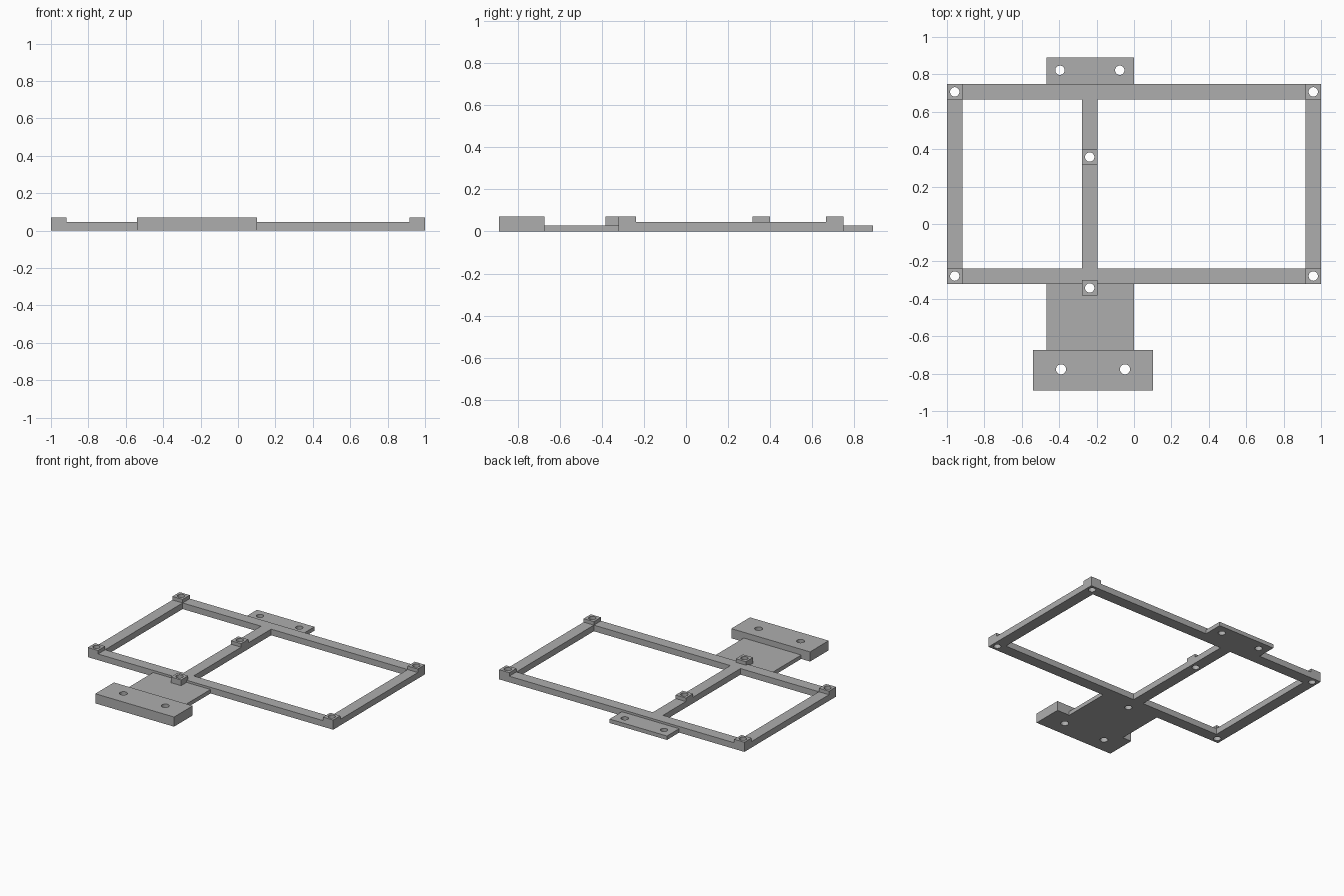
import bpy, bmesh
from mathutils import Matrix, Vector

if "Cube" in bpy.data.objects:
    bpy.data.objects.remove(bpy.data.objects["Cube"], do_unlink=True)

# Single grey plastic
grey = bpy.data.materials.new("grey plastic")
grey.use_nodes = True
colour = (0.42, 0.42, 0.42, 1)
grey.diffuse_color = colour
grey.node_tree.nodes["Principled BSDF"].inputs["Base Color"].default_value = colour

# Heights and frame layout
PLATE, BAR, TOP = 0.029, 0.045, 0.071
WIDTH = 0.083
FRONT, BACK = -0.32, 0.748
MID = -0.237
HALF = WIDTH / 2


def add_object(name, bm):
    mesh = bpy.data.meshes.new(name)
    bm.to_mesh(mesh)
    bm.free()
    mesh.materials.append(grey)
    obj = bpy.data.objects.new(name, mesh)
    bpy.context.collection.objects.link(obj)
    return obj


def box(name, x0, x1, y0, y1, z0, z1):
    bm = bmesh.new()
    size = Vector((x1 - x0, y1 - y0, z1 - z0))
    centre = Vector((x0 + x1, y0 + y1, z0 + z1)) / 2
    bmesh.ops.create_cube(bm, size=1, matrix=Matrix.Translation(centre) @ Matrix.Diagonal(size.to_4d()))
    return add_object(name, bm)


def cut(obj, cutter):
    mod = obj.modifiers.new("cut", "BOOLEAN")
    mod.operation, mod.solver, mod.object = "DIFFERENCE", "EXACT", cutter


# Frame with a window on each side of the divider
frame = box("frame", -1, 1, FRONT, BACK, 0, BAR)
cutters = []
for name, x0, x1 in (("right_window", -1 + WIDTH, MID - HALF), ("left_window", MID + HALF, 1 - WIDTH)):
    window = box(name, x0, x1, FRONT + WIDTH, BACK - WIDTH, -0.1, 0.2)
    cut(frame, window)
    cutters.append(window)

# Mounting plates and the thick front block
parts = [
    frame,
    box("back_plate", -0.468, 0, BACK, 0.89, 0, PLATE),
    box("front_plate", -0.468, 0, -0.673, FRONT, 0, PLATE),
    box("front_block", -0.54, 0.102, -0.89, -0.673, 0, TOP),
]

# Raised pads at the corners and on the divider
pads = [("divider_pad", MID, 0.358, BAR), ("front_pad", MID, -0.342, PLATE)]
for side, x in (("right", -1 + HALF), ("left", 1 - HALF)):
    for end, y in (("front", FRONT + HALF), ("back", BACK - HALF)):
        pads.append((f"{end}_{side}_pad", x, y, BAR))
for name, x, y, z in pads:
    parts.append(box(name, x - HALF, x + HALF, y - HALF, y + HALF, z, TOP))

# Screw holes through every pad, plate and block
holes = [(x, y, 0.025) for _, x, y, _ in pads]
holes += [(-0.396, 0.822, 0.025), (-0.076, 0.822, 0.025)]
holes += [(-0.39, -0.777, 0.027), (-0.048, -0.777, 0.027)]
bm = bmesh.new()
for x, y, r in holes:
    bmesh.ops.create_cone(bm, cap_ends=True, segments=32, radius1=r, radius2=r, depth=0.4,
                          matrix=Matrix.Translation((x, y, 0)))
drill = add_object("drill", bm)
cutters.append(drill)
for part in parts:
    cut(part, drill)

# Bake the cuts, then drop the cutters
graph = bpy.context.evaluated_depsgraph_get()
baked = [bpy.data.meshes.new_from_object(p.evaluated_get(graph)) for p in parts]
for part, mesh in zip(parts, baked):
    part.modifiers.clear()
    part.data = mesh
for cutter in cutters:
    bpy.data.objects.remove(cutter, do_unlink=True)
